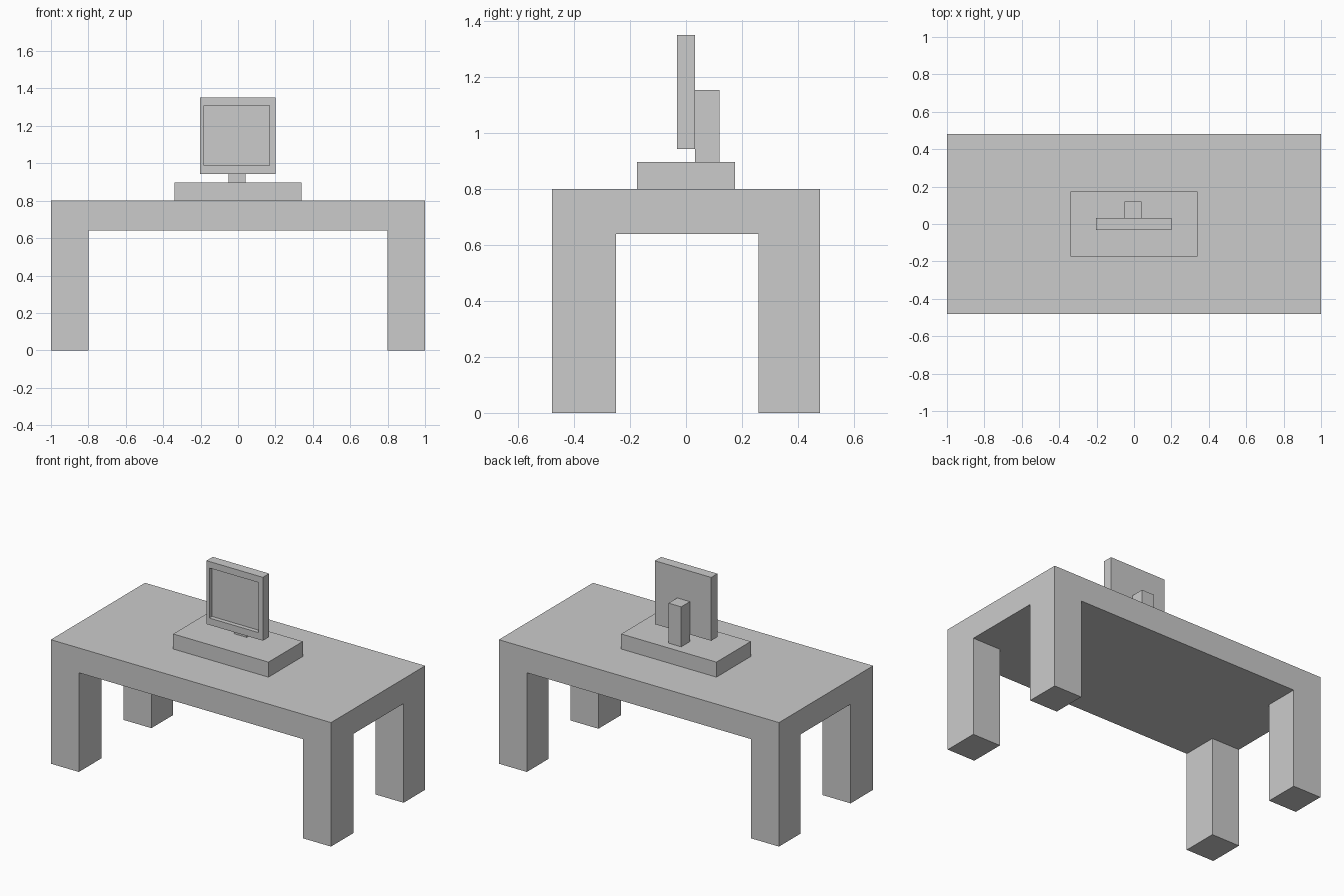
import bpy, bmesh
from mathutils import Vector

if "Cube" in bpy.data.objects:
    bpy.data.objects.remove(bpy.data.objects["Cube"])


def finish(bm, name):
    bmesh.ops.recalc_face_normals(bm, faces=bm.faces)
    mesh = bpy.data.meshes.new(name)
    bm.to_mesh(mesh)
    bm.free()
    obj = bpy.data.objects.new(name, mesh)
    bpy.context.collection.objects.link(obj)
    return obj


def box_bm(x, y, z):
    bm = bmesh.new()
    bmesh.ops.create_cube(bm, size=1)
    for v in bm.verts:
        v.co = Vector([(a + b) / 2 + c * (b - a) for (a, b), c in zip((x, y, z), v.co)])
    return bm


# Table: slab grown up from a 3x3 grid, legs extruded down from its corners
xs, ys = (-1, -0.8, 0.8, 1), (-0.48, -0.25, 0.26, 0.48)
bm = bmesh.new()
grid = [[bm.verts.new((x, y, 0.64)) for x in xs] for y in ys]
cells = {(i, j): bm.faces.new((grid[j][i], grid[j][i + 1], grid[j + 1][i + 1], grid[j + 1][i]))
         for i in range(3) for j in range(3)}
corners = [cells[i, j] for i in (0, 2) for j in (0, 2)]
slab = bmesh.ops.extrude_face_region(bm, geom=list(cells.values()), use_keep_orig=True)
top = [g for g in slab["geom"] if isinstance(g, bmesh.types.BMVert)]
bmesh.ops.translate(bm, vec=(0, 0, 0.16), verts=top)
feet = bmesh.ops.extrude_discrete_faces(bm, faces=corners)["faces"]
for f in feet:
    bmesh.ops.translate(bm, vec=(0, 0, -0.64), verts=f.verts)
bmesh.ops.remove_doubles(bm, verts=bm.verts, dist=0.0001)
bmesh.ops.dissolve_limit(bm, angle_limit=0.01, verts=bm.verts, edges=bm.edges)
finish(bm, "table")

# Computer case and the post behind the screen
finish(box_bm((-0.34, 0.34), (-0.175, 0.175), (0.80, 0.897)), "computer_case")
finish(box_bm((-0.05, 0.04), (0.032, 0.12), (0.897, 1.155)), "monitor_post")

# Monitor with a recessed screen in its front face
bm = box_bm((-0.202, 0.2), (-0.032, 0.032), (0.943, 1.352))
bm.normal_update()
front = min(bm.faces, key=lambda f: f.calc_center_median().y)
bmesh.ops.inset_region(bm, faces=[front], thickness=0.02)
x0, x1, z0, z1 = -0.182, 0.168, 0.987, 1.31
mid = front.calc_center_median()
for v in front.verts:
    v.co.x = x0 if v.co.x < mid.x else x1
    v.co.z = z0 if v.co.z < mid.z else z1
recess = bmesh.ops.extrude_discrete_faces(bm, faces=[front])["faces"]
bmesh.ops.translate(bm, vec=(0, 0.028, 0), verts=recess[0].verts)
finish(bm, "monitor")
